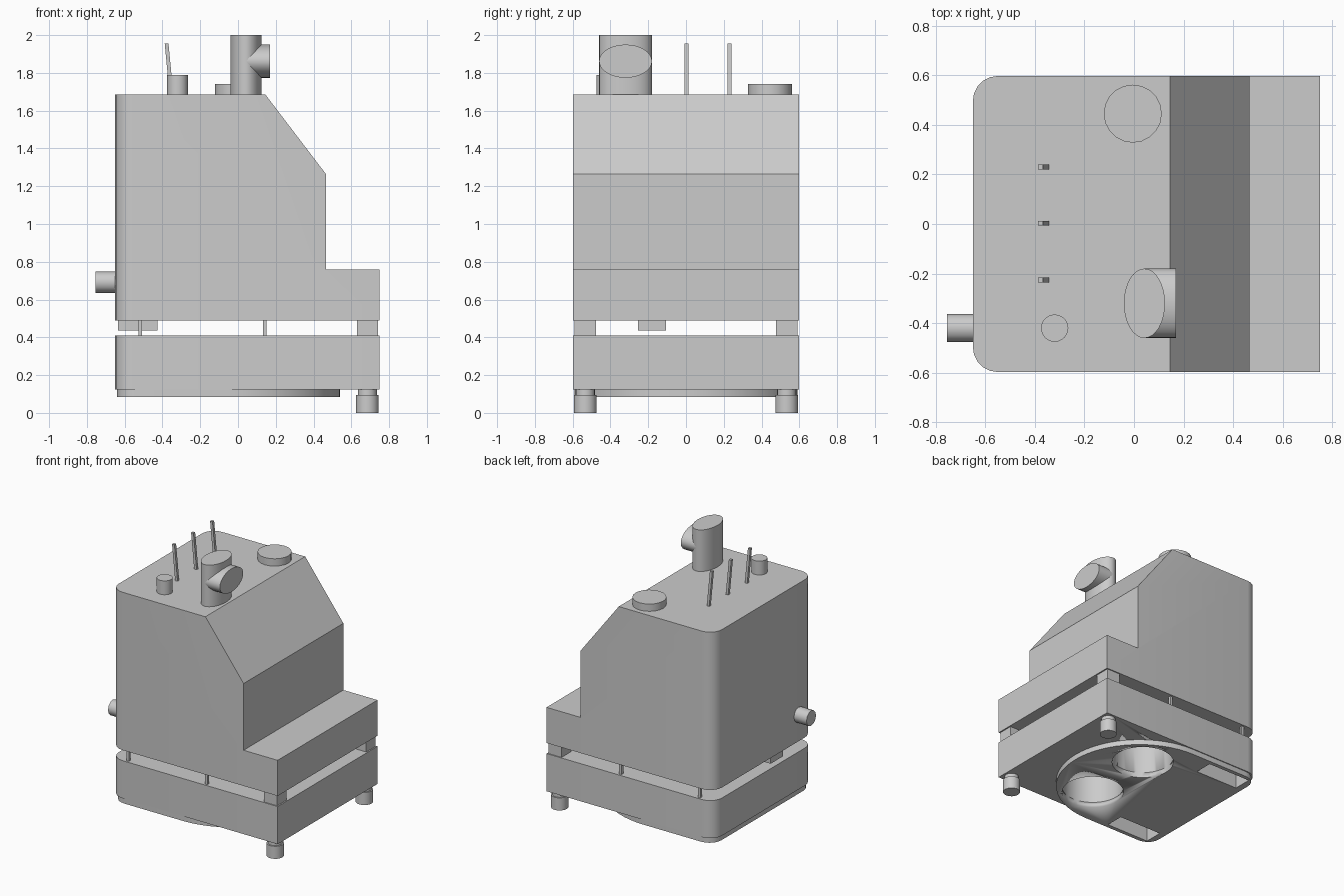
import bpy, bmesh
from math import pi, sin, cos, radians
from mathutils import Matrix, Vector

if "Cube" in bpy.data.objects:
    bpy.data.objects.remove(bpy.data.objects["Cube"], do_unlink=True)

# One grey finish for the whole machine
grey = bpy.data.materials.new("light grey")
grey.use_nodes = True
colour = (0.6, 0.6, 0.6, 1)
grey.diffuse_color = colour
grey.node_tree.nodes["Principled BSDF"].inputs["Base Color"].default_value = colour


def finish(name, bm, smooth=True):
    bmesh.ops.recalc_face_normals(bm, faces=bm.faces)
    mesh = bpy.data.meshes.new(name)
    bm.to_mesh(mesh)
    bm.free()
    mesh.materials.append(grey)
    obj = bpy.data.objects.new(name, mesh)
    bpy.context.collection.objects.link(obj)
    bpy.ops.object.select_all(action="DESELECT")
    obj.select_set(True)
    bpy.context.view_layer.objects.active = obj
    if smooth:
        bpy.ops.object.shade_smooth_by_angle(angle=radians(35))
    return obj


def prism(name, points, direction, round_back=0.0):
    """Extrude an outline; optionally round its vertical edges at the back end."""
    bm = bmesh.new()
    face = bm.faces.new([bm.verts.new(p) for p in points])
    new = bmesh.ops.extrude_face_region(bm, geom=[face])["geom"]
    bmesh.ops.translate(bm, verts=[v for v in new if isinstance(v, bmesh.types.BMVert)],
                        vec=direction)
    if round_back:
        back = min(v.co.x for v in bm.verts) + 0.001
        edges = [e for e in bm.edges if all(v.co.x < back for v in e.verts)
                 and abs(e.verts[0].co.y - e.verts[1].co.y) < 0.001]
        bmesh.ops.bevel(bm, geom=edges, offset=round_back, segments=5,
                        profile=0.5, affect="EDGES")
    return finish(name, bm)


def box(name, x, y, z):
    bm = bmesh.new()
    bmesh.ops.create_cube(bm, size=1)
    for v in bm.verts:
        v.co = [lo + (c + 0.5) * (hi - lo) for c, (lo, hi) in zip(v.co, (x, y, z))]
    return finish(name, bm, False)


def tube(name, start, end, ru, rv, sides=32):
    """Elliptical cylinder: rv is the y radius, ru the other one."""
    start, end = Vector(start), Vector(end)
    bm = bmesh.new()
    bmesh.ops.create_cone(bm, cap_ends=True, segments=sides, radius1=1, radius2=1, depth=1)
    bmesh.ops.scale(bm, verts=bm.verts, vec=(ru, rv, (end - start).length))
    if abs((end - start).x) > 0.001:
        bmesh.ops.rotate(bm, verts=bm.verts, matrix=Matrix.Rotation(pi / 2, 3, "Y"))
    bmesh.ops.translate(bm, verts=bm.verts, vec=(start + end) / 2)
    return finish(name, bm)


# Upper housing with sloped front and step
W = 0.597
profile = [(-0.65, 0.49), (0.75, 0.49), (0.75, 0.76), (0.465, 0.76),
           (0.465, 1.265), (0.145, 1.685), (-0.65, 1.685)]
prism("upper_housing", [(x, -W, z) for x, z in profile], (0, 2 * W, 0), 0.1)

# Lower housing
corners = [(-0.65, -W), (0.75, -W), (0.75, W), (-0.65, W)]
base = prism("lower_housing", [(x, y, 0.125) for x, y in corners], (0, 0, 0.285), 0.1)

# Bottom plate: half round at one end, square with rounded corners at the other
R = 0.59
arc = [(-0.05 + R * cos(a), R * sin(a)) for a in (pi * (i / 32 - 0.5) for i in range(33))]
outline = [(-0.64, -R)] + arc + [(-0.64, R)]
plate = prism("bottom_plate", [(x, y, 0.085) for x, y in outline], (0, 0, 0.04), 0.1)

# Round wells and rectangular slots cut from below
cutters = []
for s in (-1, 1):
    cutters.append(tube("well_cutter", (0.15, s * 0.275, 0), (0.15, s * 0.275, 0.37),
                        0.217, 0.217, 48))
    cutters.append(box("slot_cutter", (-0.59, -0.23), sorted((s * 0.42, s * 0.56)), (0, 0.37)))
for target in (base, plate):
    bpy.context.view_layer.objects.active = target
    for cutter in cutters:
        mod = target.modifiers.new("cut", "BOOLEAN")
        mod.object = cutter
        mod.operation = "DIFFERENCE"
        mod.solver = "EXACT"
        bpy.ops.object.modifier_apply(modifier=mod.name)
for cutter in cutters:
    bpy.data.objects.remove(cutter, do_unlink=True)

# Feet, spacers and thin posts on both sides
for side, s in (("right", -1), ("left", 1)):
    y = s * 0.533
    tube(side + "_foot", (0.685, y, 0), (0.685, y, 0.095), 0.06, 0.06, 24)
    tube(side + "_foot_stem", (0.685, y, 0.095), (0.685, y, 0.125), 0.05, 0.05, 24)
    box(side + "_spacer", (0.63, 0.74), (y - 0.056, y + 0.056), (0.41, 0.49))
    for place, x in (("rear", -0.517), ("middle", 0.142)):
        box(f"{side}_{place}_post", (x - 0.01, x + 0.01),
            (s * 0.572 - 0.01, s * 0.572 + 0.01), (0.41, 0.49))

# Block under the upper housing
box("underside_block", (-0.635, -0.425), (-0.255, -0.105), (0.435, 0.49))

# Oval chimney with side outlet
tube("chimney", (0.042, -0.32, 1.685), (0.042, -0.32, 2.0), 0.083, 0.14)
tube("chimney_outlet", (0.042, -0.32, 1.862), (0.17, -0.32, 1.862), 0.088, 0.14)

# Roof caps
tube("small_cap", (-0.32, -0.42, 1.685), (-0.32, -0.42, 1.79), 0.055, 0.055, 24)
tube("wide_cap", (-0.005, 0.445, 1.685), (-0.005, 0.445, 1.74), 0.117, 0.117, 20)

# Leaning rods
for i, y in enumerate((-0.225, 0.003, 0.23)):
    rod = [(-0.362, 1.685), (-0.342, 1.685), (-0.368, 1.955), (-0.388, 1.955)]
    prism(f"rod_{i + 1}", [(x, y - 0.01, z) for x, z in rod], (0, 0.02, 0))

# Outlet pipe
tube("outlet_pipe", (-0.755, -0.42, 0.692), (-0.645, -0.42, 0.692), 0.057, 0.057, 12)
